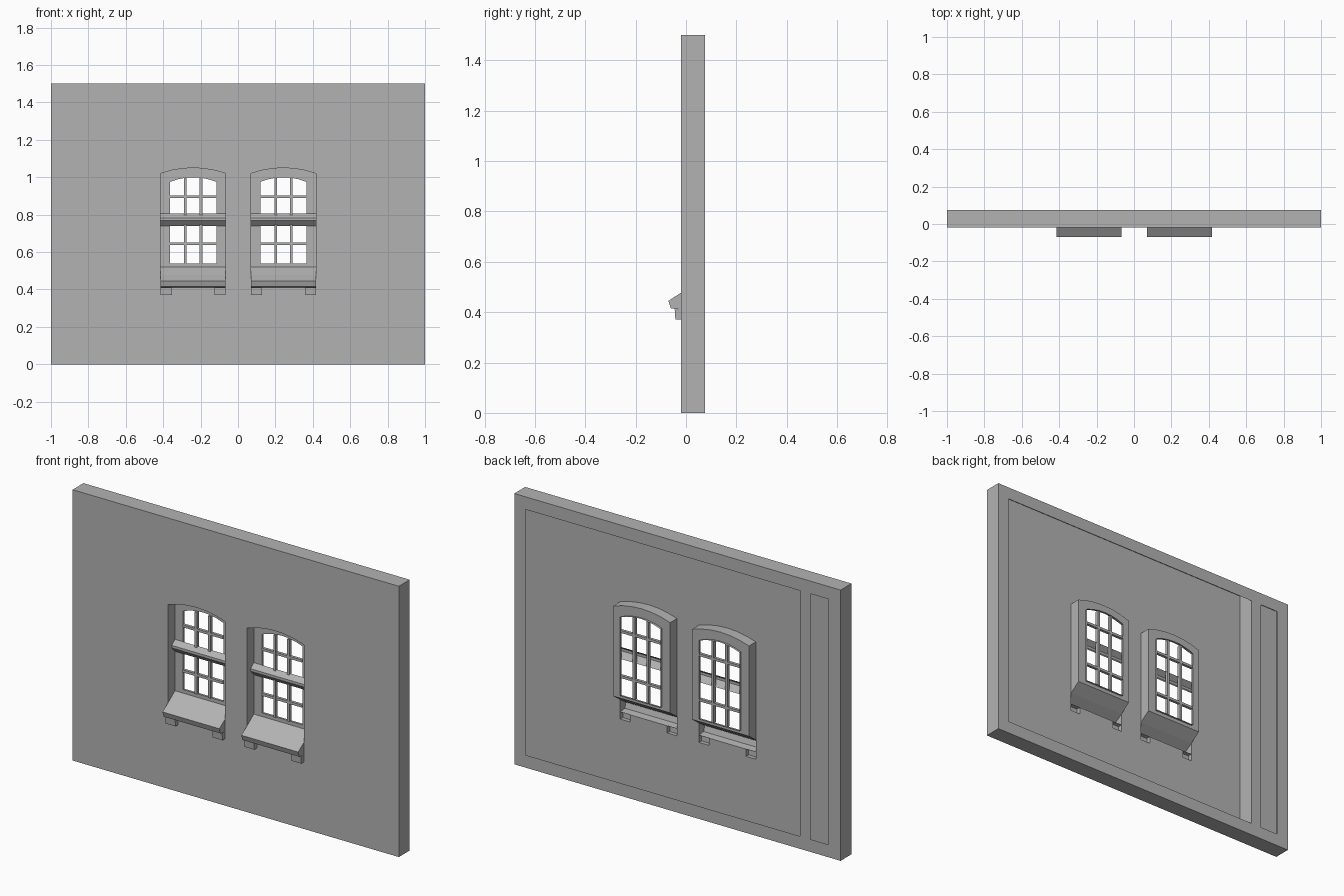
import bpy, bmesh

cube = bpy.data.objects.get("Cube")
if cube:
    bpy.data.objects.remove(cube, do_unlink=True)

grey = bpy.data.materials.new("plaster_grey")
grey.use_nodes = True
colour = (0.45, 0.45, 0.45, 1)
grey.diffuse_color = colour
grey.node_tree.nodes["Principled BSDF"].inputs["Base Color"].default_value = colour

FRONT, BACK, SASH = -0.02, 0.075, 0.04
HEIGHT = 1.5


def finish(name, bm):
    mesh = bpy.data.meshes.new(name)
    bm.to_mesh(mesh)
    bm.free()
    mesh.materials.append(grey)
    obj = bpy.data.objects.new(name, mesh)
    bpy.context.collection.objects.link(obj)
    return obj


def sheet(name, loops, y, facing):
    """Flat upright sheet: first loop is the outline, the others are holes."""
    bm = bmesh.new()
    for loop in loops:
        vs = [bm.verts.new((x, y, z)) for x, z in loop]
        for a, b in zip(vs, vs[1:] + vs[:1]):
            bm.edges.new((a, b))
    bmesh.ops.triangle_fill(bm, use_beauty=True, use_dissolve=False, edges=bm.edges[:])
    bm.normal_update()
    for f in bm.faces:
        if f.normal.y * facing < 0:
            f.normal_flip()
    return finish(name, bm)


def strip(name, first, second, caps=None):
    """Band of quads between two rows of points, with optional end caps."""
    bm = bmesh.new()
    a = [bm.verts.new(p) for p in first]
    b = [bm.verts.new(p) for p in second]
    for i in range(len(a) - 1):
        bm.faces.new((a[i], a[i + 1], b[i + 1], b[i]))
    if caps is not None:
        bm.faces.new(a[caps:][::-1])
        bm.faces.new(b[caps:])
    return finish(name, bm)


def extrude_x(name, profile, x0, x1, caps=None):
    return strip(name, [(x0, y, z) for y, z in profile],
                 [(x1, y, z) for y, z in profile], caps)


def box(name, x0, x1, y0, y1, z0, z1):
    bm = bmesh.new()
    bmesh.ops.create_cube(bm, size=1)
    for v in bm.verts:
        v.co = (x1 if v.co.x > 0 else x0, y1 if v.co.y > 0 else y0,
                z1 if v.co.z > 0 else z0)
    return finish(name, bm)


def rect(x0, x1, z0, z1):
    return [(x0, z0), (x1, z0), (x1, z1), (x0, z1)]


def arch(cx, half, spring, crown, steps=6):
    """Shallow arch running from left to right."""
    ts = [2 * i / steps - 1 for i in range(steps + 1)]
    return [(cx + half * t, spring + (crown - spring) * (1 - t * t)) for t in ts]


HALF, LEG, PANE = 0.174, 0.06, 0.124
SILL_BASE, LEG_BASE = 0.41, 0.37


def window(side, cx):
    l, r = cx - HALF, cx + HALF
    head = arch(cx, HALF, 1.02, 1.05)

    # Reveal running from the wall face back to the sash
    front = [(l, FRONT, 0.477)] + [(x, FRONT, z) for x, z in head] + [(r, FRONT, 0.477)]
    back = [(l, SASH, 0.52)] + [(x, SASH, z) for x, z in head] + [(r, SASH, 0.52)]
    strip(side + "_window_reveal", back, front)

    # Sash frame with its arched opening and a thin inner lip
    pane = arch(cx, PANE, 0.975, 1.0)
    opening = pane + [(cx + PANE, 0.54), (cx - PANE, 0.54)]
    sheet(side + "_sash_frame", [head + [(r, 0.52), (l, 0.52)], opening], SASH, -1)
    loop = opening + opening[:1]
    strip(side + "_sash_lip", [(x, SASH + 0.012, z) for x, z in loop],
          [(x, SASH, z) for x, z in loop])

    # Glazing bars
    for i, x in enumerate((cx - 0.042, cx + 0.042)):
        box(f"{side}_upright_bar_{i}", x - 0.007, x + 0.007, 0.032, 0.05, 0.54, 0.995)
    for i, z in enumerate((0.645, 0.895)):
        box(f"{side}_cross_bar_{i}", cx - PANE, cx + PANE, 0.034, 0.05, z - 0.007, z + 0.007)

    # Moulded transom between upper and lower panes
    extrude_x(side + "_transom", [(SASH, 0.805), (0.012, 0.782), (0.012, 0.768), (SASH, 0.738)], l, r)

    # Sloping sill, open behind
    extrude_x(side + "_sill", [(SASH, 0.52), (FRONT, 0.477), (-0.07, 0.445),
                               (-0.06, 0.415), (FRONT, SILL_BASE)], l, r, caps=1)

    # Pair of brackets under the sill
    block = [(FRONT, SILL_BASE), (-0.045, SILL_BASE), (-0.042, LEG_BASE), (FRONT, LEG_BASE)]
    for part, x in (("outer", l), ("inner", r - LEG)):
        extrude_x(f"{side}_{part}_bracket", block, x, x + LEG, caps=0)

    # Outline to cut from the wall face
    return head + [(r, LEG_BASE), (r - LEG, LEG_BASE), (r - LEG, SILL_BASE),
                   (l + LEG, SILL_BASE), (l + LEG, LEG_BASE), (l, LEG_BASE)]


holes = [window("right", -0.24), window("left", 0.243)]

# Hollow wall: front face, edges, back border and inner partition
outline = rect(-1, 1, 0, HEIGHT)
sheet("wall_front", [outline] + holes, FRONT, -1)
ring = outline + outline[:1]
strip("wall_edges", [(x, BACK, z) for x, z in ring], [(x, FRONT, z) for x, z in ring])
sheet("wall_back_border", [outline, rect(-0.75, 0.93, 0.07, 1.43),
                           rect(-0.926, -0.816, 0.07, 1.43)], BACK, 1)
strip("wall_partition", [(-0.75, FRONT, 0), (-0.75, FRONT, HEIGHT)],
      [(-0.75, BACK, 0), (-0.75, BACK, HEIGHT)])
